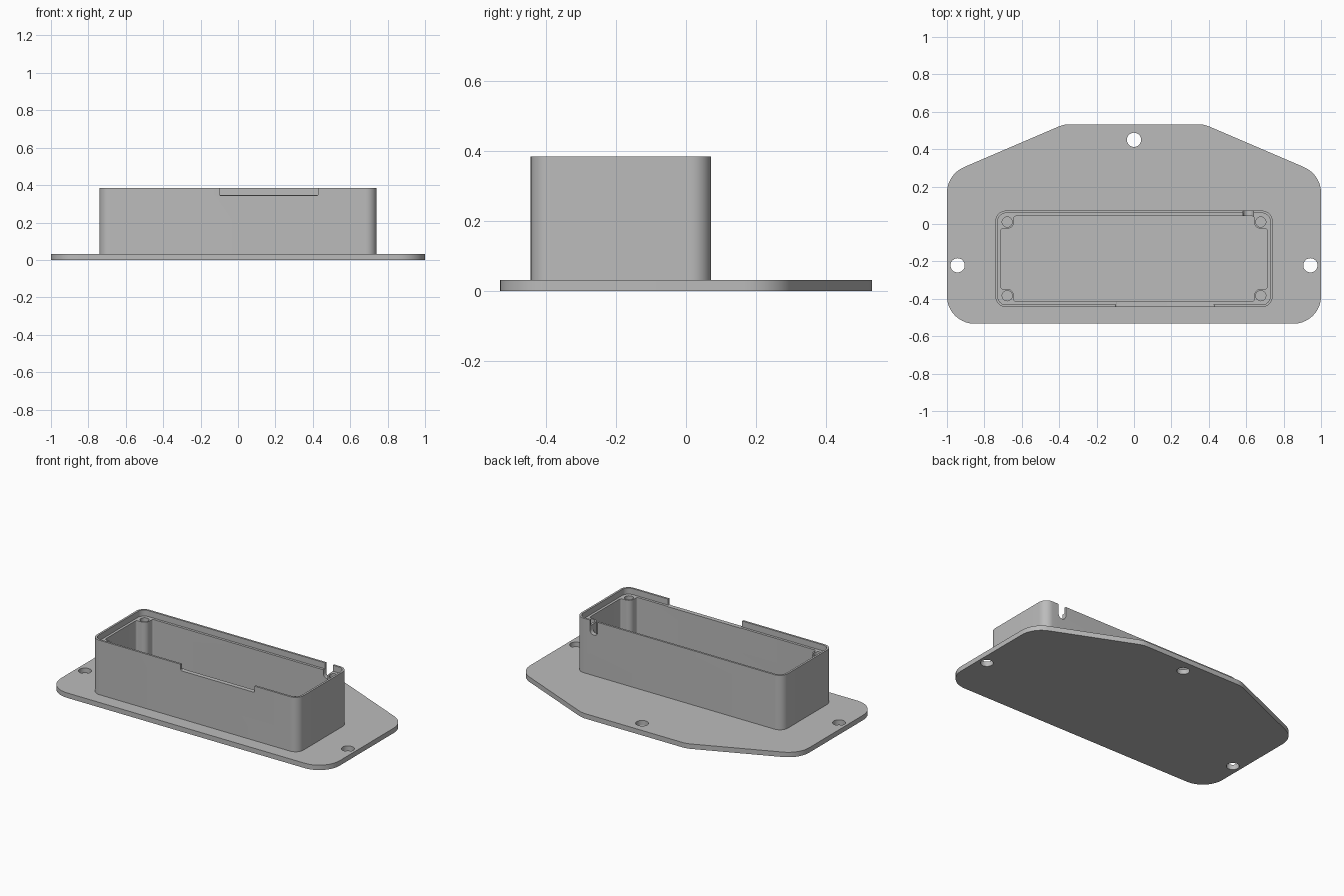
import bpy, bmesh, math
from mathutils import Vector

cube = bpy.data.objects.get("Cube")
if cube:
    bpy.data.objects.remove(cube, do_unlink=True)

grey = bpy.data.materials.new("plain grey")
grey.use_nodes = True
grey.diffuse_color = (0.5, 0.5, 0.5, 1)
grey.node_tree.nodes["Principled BSDF"].inputs["Base Color"].default_value = (0.5, 0.5, 0.5, 1)

PLATE_TOP, LEDGE, RIM = 0.032, 0.346, 0.385
BOX_Y = -0.1865           # centre of the box in depth
BOX_HX, BOX_HY = 0.741, 0.258
WALL, LIP = 0.029, 0.013


def fillet(corners, steps=10):
    """Round each (x, y, radius) corner of a closed outline."""
    out = []
    for i, (x, y, r) in enumerate(corners):
        p = Vector((x, y))
        a = (Vector(corners[i - 1][:2]) - p).normalized()
        b = (Vector(corners[(i + 1) % len(corners)][:2]) - p).normalized()
        if r == 0:
            out.append(p)
            continue
        half = a.angle(b) / 2
        centre = p + (a + b).normalized() * (r / math.sin(half))
        t = r / math.tan(half)
        start, end = p + a * t - centre, p + b * t - centre
        sweep = start.angle(end)
        for k in range(steps + 1):
            f = k / steps
            out.append(centre + (start * math.sin((1 - f) * sweep)
                                 + end * math.sin(f * sweep)) / math.sin(sweep))
    return out


def circle(cx, cy, r, n=40):
    return [Vector((cx + r * math.cos(math.tau * k / n), cy + r * math.sin(math.tau * k / n)))
            for k in range(n)]


def rounded_box(hx, hy, r):
    return fillet([(hx, BOX_Y + hy, r), (-hx, BOX_Y + hy, r),
                   (-hx, BOX_Y - hy, r), (hx, BOX_Y - hy, r)])


def prism(name, outline, lo, hi, along_y=False):
    """Extrude an outline along z, or along y for an outline drawn in x and z."""
    bm = bmesh.new()
    rings = [[bm.verts.new((p.x, h, p.y) if along_y else (p.x, p.y, h)) for p in outline]
             for h in (lo, hi)]
    n = len(outline)
    bm.faces.new(rings[0])
    bm.faces.new(rings[1])
    for i in range(n):
        j = (i + 1) % n
        bm.faces.new((rings[0][i], rings[0][j], rings[1][j], rings[1][i]))
    bmesh.ops.recalc_face_normals(bm, faces=bm.faces)
    mesh = bpy.data.meshes.new(name)
    bm.to_mesh(mesh)
    bm.free()
    mesh.materials.append(grey)
    ob = bpy.data.objects.new(name, mesh)
    bpy.context.collection.objects.link(ob)
    return ob


def carve(ob, cutters):
    """Cut each cutter out of the part, then shade it."""
    bpy.ops.object.select_all(action='DESELECT')
    ob.select_set(True)
    bpy.context.view_layer.objects.active = ob
    for cutter in cutters:
        cutter.hide_render = True
        mod = ob.modifiers.new("cut", 'BOOLEAN')
        mod.operation = 'DIFFERENCE'
        mod.solver = 'EXACT'
        mod.object = cutter
        bpy.ops.object.modifier_apply(modifier=mod.name)
        bpy.data.objects.remove(cutter, do_unlink=True)
    bpy.ops.object.shade_smooth_by_angle(angle=math.radians(30))


# Mounting plate with three screw holes
right_side = [(1, -0.533, 0.147), (1, 0.265, 0.15), (0.375, 0.533, 0.15)]
left_side = [(-x, y, r) for x, y, r in reversed(right_side)]
plate = prism("mounting_plate", fillet(right_side + left_side), 0, PLATE_TOP)
carve(plate, [prism("plate_hole", circle(x, y, 0.038), -0.1, 0.1)
              for x, y in ((0, 0.45), (-0.943, -0.221), (0.943, -0.221))])

# Box cavity outline, stepping in around a screw post at each corner
POST_X, POST_Y, POST_R = 0.678, 0.197, 0.036
cavity = []
for sx, sy in ((1, 1), (-1, 1), (-1, -1), (1, -1)):
    step = [(sx * (BOX_HX - WALL), BOX_Y + sy * (POST_Y - POST_R), 0.012),
            (sx * (POST_X - POST_R), BOX_Y + sy * (POST_Y - POST_R), POST_R),
            (sx * (POST_X - POST_R), BOX_Y + sy * (BOX_HY - WALL), 0.012)]
    cavity += step if sx * sy > 0 else step[::-1]

# Box walls: cavity, lid recess, front notch, cable slot and post holes
walls = prism("box_walls", rounded_box(BOX_HX, BOX_HY, 0.057), PLATE_TOP, RIM)
notch = fillet([(-0.1, 0.344, 0.01), (0.43, 0.344, 0.01), (0.43, 0.5, 0), (-0.1, 0.5, 0)])
slot = fillet([(0.583, 0.295, 0.027), (0.639, 0.295, 0.027), (0.639, 0.5, 0), (0.583, 0.5, 0)])
cutters = [
    prism("cavity", fillet(cavity), -0.1, 0.6),
    prism("lid_recess", rounded_box(BOX_HX - LIP, BOX_HY - LIP, 0.044), LEDGE, 0.6),
    prism("front_notch", notch, -0.5, -0.35, True),
    prism("cable_slot", slot, 0.03, 0.12, True),
]
for sx in (1, -1):
    for sy in (1, -1):
        cutters.append(prism("post_hole", circle(sx * POST_X, BOX_Y + sy * POST_Y, 0.027), 0.12, 0.6))
carve(walls, cutters)
